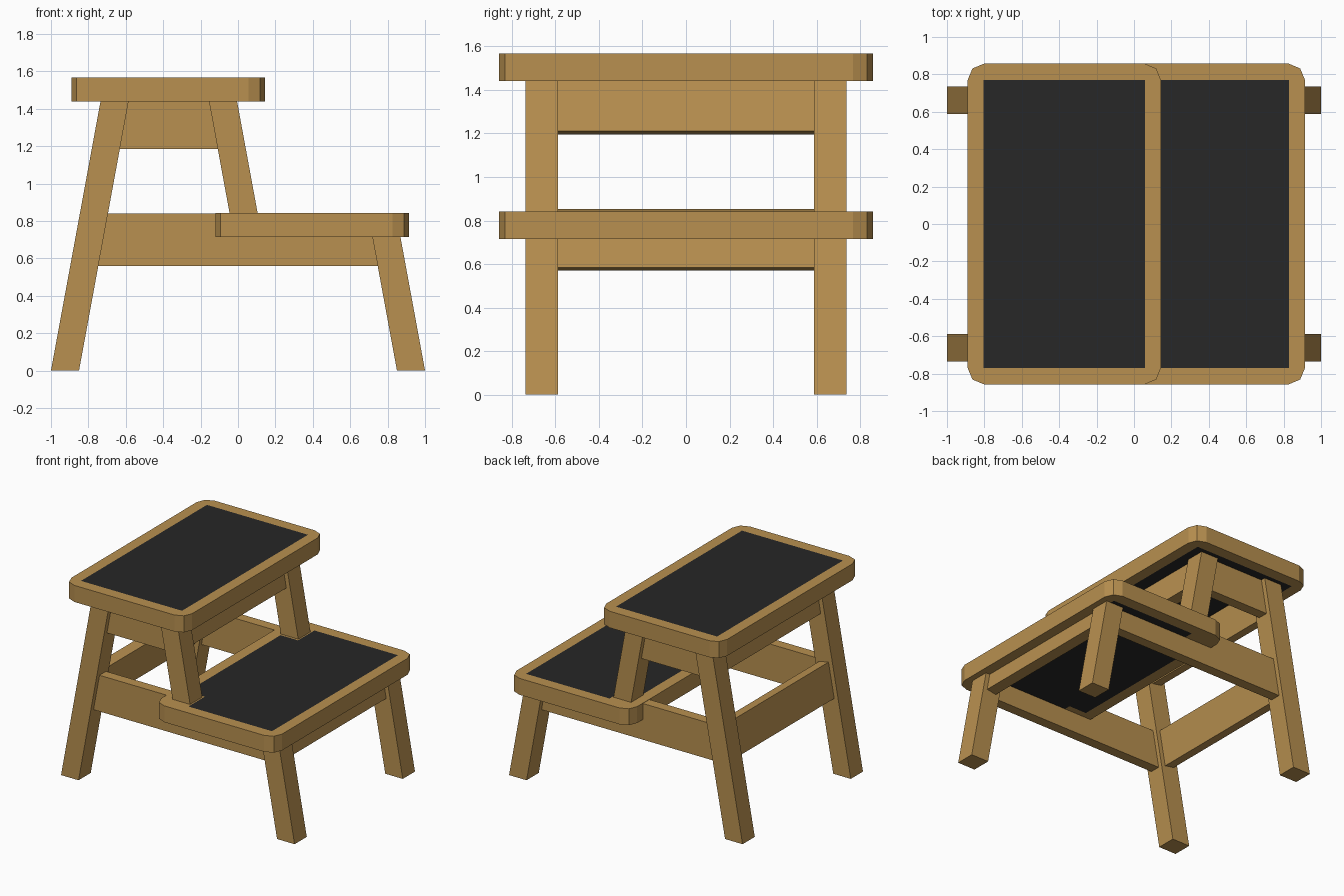
import bpy, bmesh, math

if "Cube" in bpy.data.objects:
    bpy.data.objects.remove(bpy.data.objects["Cube"])

S = 0.184  # leg slope (x per z)


def material(name, rgb):
    m = bpy.data.materials.new(name)
    m.diffuse_color = (*rgb, 1)
    m.use_nodes = True
    m.node_tree.nodes["Principled BSDF"].inputs["Base Color"].default_value = m.diffuse_color
    return m


WOOD = material("wood", (0.48, 0.28, 0.08))
BLACK = material("dark_pad", (0.02, 0.02, 0.02))


def extrude(name, loops, vec, mat):
    """Fill flat outlines (later ones are holes) and extrude them along vec."""
    bm = bmesh.new()
    edges = []
    for loop in loops:
        vs = [bm.verts.new(p) for p in loop]
        edges += [bm.edges.new((vs[i - 1], vs[i])) for i in range(len(vs))]
    bmesh.ops.triangle_fill(bm, use_beauty=True, edges=edges)
    ret = bmesh.ops.extrude_face_region(bm, geom=bm.faces[:], use_keep_orig=True)
    bmesh.ops.translate(bm, vec=vec,
                        verts=[g for g in ret["geom"] if isinstance(g, bmesh.types.BMVert)])
    bmesh.ops.recalc_face_normals(bm, faces=bm.faces[:])
    me = bpy.data.meshes.new(name)
    bm.to_mesh(me)
    bm.free()
    me.materials.append(mat)
    ob = bpy.data.objects.new(name, me)
    bpy.context.collection.objects.link(ob)
    return ob


def side_profile(name, pts, y0, y1):
    return extrude(name, [[(x, y0, z) for x, z in pts]], (0, y1 - y0, 0), WOOD)


def rear(z):   # inner edge of rear leg
    return -0.85 + S * z


def front(z):  # inner edge of lower front leg
    return 0.85 - S * z


def upper(z):  # inner edge of upper front leg
    return -0.155 + S * (1.44 - z)


def leg(edge, z0, z1, w):
    return [(edge(z0), z0), (edge(z0) + w, z0), (edge(z1) + w, z1), (edge(z1), z1)]


def tilted_board(edge, direction, z0, z1, t=0.08):
    """Square-cut board profile following the middle of a leg."""
    a = math.atan(S)
    ux, uz = t / 2 * math.cos(a), t / 2 * math.sin(a)
    mid = lambda z: edge(z) + direction * 0.075
    return [(mid(z0) - ux, z0 + direction * -uz), (mid(z0) + ux, z0 + direction * uz),
            (mid(z1) + ux, z1 + direction * uz), (mid(z1) - ux, z1 + direction * -uz)]


# Legs and side rails, one set per side
for side, label in ((-1, "near"), (1, "far")):
    y0, y1 = side * 0.587, side * 0.736
    side_profile(f"rear_leg_{label}", leg(rear, 0, 1.44, -0.15), y0, y1)
    side_profile(f"front_leg_{label}", leg(front, 0, 0.715, 0.15), y0, y1)
    side_profile(f"upper_front_leg_{label}", leg(upper, 0.84, 1.44, 0.15), y0, y1)
    r0, r1 = side * 0.62, side * 0.70
    side_profile(f"upper_side_rail_{label}",
                 [(rear(1.185), 1.185), (upper(1.185), 1.185),
                  (upper(1.44), 1.44), (rear(1.44), 1.44)], r0, r1)
    side_profile(f"lower_side_rail_{label}",
                 [(rear(0.56), 0.56), (front(0.56), 0.56), (front(0.715), 0.715),
                  (-0.12, 0.715), (-0.12, 0.84), (rear(0.84), 0.84)], r0, r1)

# Cross boards between the legs
for name, edge, d, z0, z1 in (("upper_rear_board", rear, -1, 1.203, 1.435),
                              ("upper_front_board", upper, 1, 1.203, 1.435),
                              ("lower_rear_board", rear, -1, 0.577, 0.845),
                              ("lower_front_board", front, 1, 0.577, 0.71)):
    side_profile(name, tilted_board(edge, d, z0, z1), -0.587, 0.587)


# Treads: rounded wooden frame around a dark pad
def rounded_rect(x0, x1, hy, r, z):
    pts = []
    for cx, cy, start in ((x1 - r, hy - r, 0), (x0 + r, hy - r, 90),
                          (x0 + r, r - hy, 180), (x1 - r, r - hy, 270)):
        for k in range(3):
            a = math.radians(start + 45 * k)
            pts.append((cx + r * math.cos(a), cy + r * math.sin(a), z))
    return pts


def tread(name, x0, x1, z0, z1, notched):
    a, b, h = x0 + 0.085, x1 - 0.085, 0.77
    pad = [(b, -h), (b, h), (a, h), (a, -h)]
    if notched:  # frame corners widen to carry the upper legs
        n, k = 0.115, 0.57
        pad = [(b, -h), (b, h), (n, h), (n, k), (a, k), (a, -k), (n, -k), (n, -h)]
    pad = [(x, y, z0) for x, y in pad]
    up = (0, 0, z1 - z0)
    extrude(name + "_frame", [rounded_rect(x0, x1, 0.858, 0.09, z0), pad], up, WOOD)
    extrude(name + "_pad", [pad], up, BLACK)


tread("upper_tread", -0.89, 0.145, 1.44, 1.568, False)
tread("lower_tread", -0.12, 0.915, 0.715, 0.842, True)
